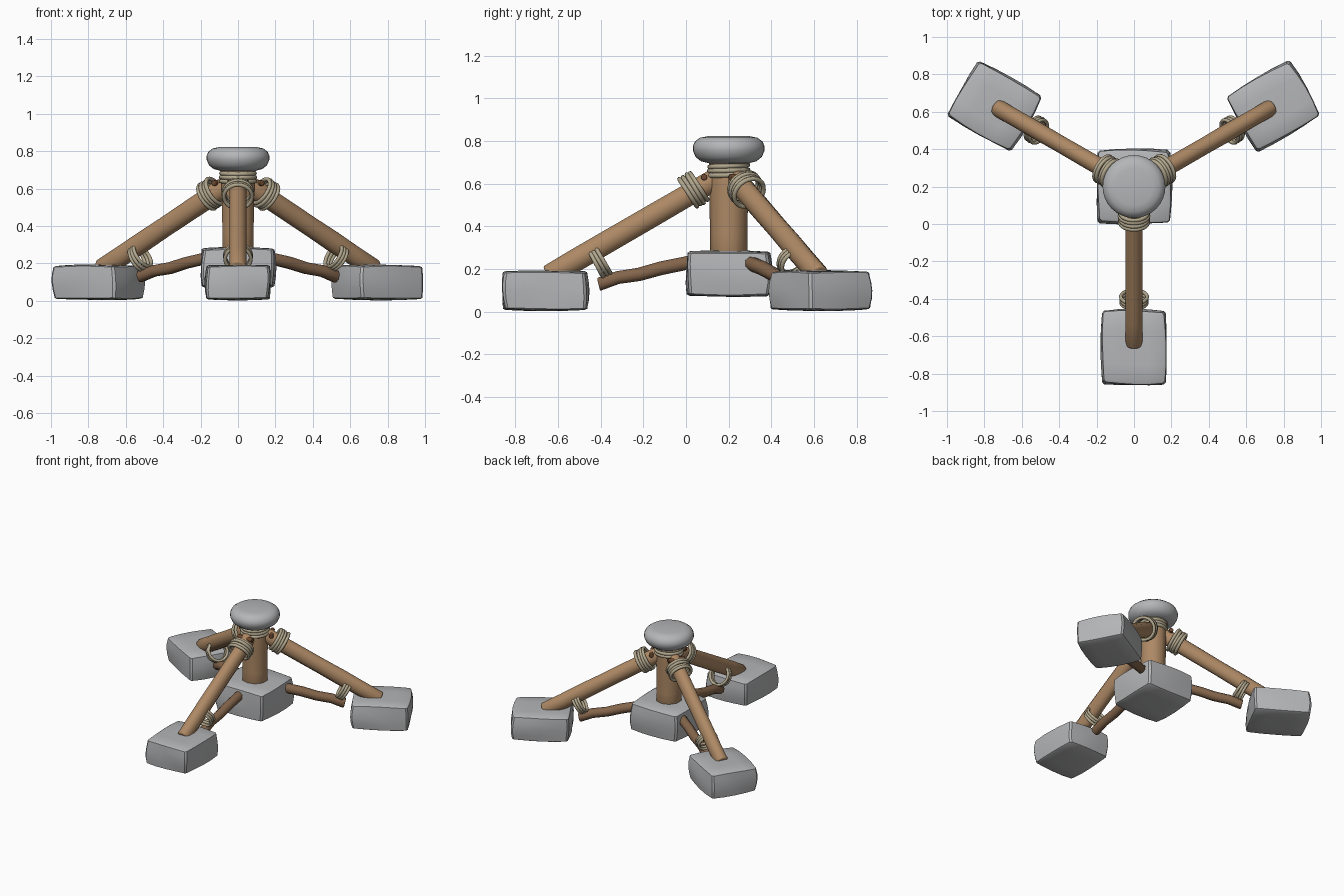
import bpy, bmesh, math, random
from mathutils import Vector, Matrix

if "Cube" in bpy.data.objects:
    bpy.data.objects.remove(bpy.data.objects["Cube"])

random.seed(4)
CENTRE = Vector((0, 0.2, 0))


def material(name, rgb):
    m = bpy.data.materials.new(name)
    m.diffuse_color = (*rgb, 1)
    m.use_nodes = True
    m.node_tree.nodes["Principled BSDF"].inputs["Base Color"].default_value = m.diffuse_color
    return m


STONE = material("grey stone", (0.46, 0.465, 0.475))
WOOD = material("brown wood", (0.42, 0.25, 0.13))
DARK = material("dark wood", (0.23, 0.13, 0.07))
ROPE = material("tan rope", (0.45, 0.39, 0.27))
PEG = material("peg brown", (0.16, 0.07, 0.03))


def finish(bm, name, mat, angle=40):
    bmesh.ops.recalc_face_normals(bm, faces=bm.faces)
    me = bpy.data.meshes.new(name)
    bm.to_mesh(me)
    bm.free()
    me.materials.append(mat)
    ob = bpy.data.objects.new(name, me)
    bpy.context.collection.objects.link(ob)
    bpy.ops.object.select_all(action='DESELECT')
    bpy.context.view_layer.objects.active = ob
    ob.select_set(True)
    bpy.ops.object.shade_smooth_by_angle(angle=math.radians(angle))
    return ob


def beam(name, pts, rx, ry, mat, sides=12, wobble=0.0):
    """Capped round beam along points; rx is the sideways radius, ry the other."""
    bm = bmesh.new()
    pts = [Vector(p) for p in pts]
    axis = (pts[-1] - pts[0]).normalized()
    ref = Vector((0, 0, 1)) if abs(axis.z) < 0.9 else Vector((0, 1, 0))
    u = axis.cross(ref).normalized()
    v = u.cross(axis)
    rings = []
    last = len(pts) - 1
    for i, p in enumerate(pts):
        k = 1 + random.uniform(-wobble, wobble)
        ring = []
        for j in range(sides):
            a = 2 * math.pi * (j + 0.5) / sides
            ring.append(bm.verts.new(p + u * rx * k * math.cos(a) + v * ry * k * math.sin(a)))
        rings.append(ring)
    for a, b in zip(rings, rings[1:]):
        for j in range(sides):
            bm.faces.new((a[j], a[(j + 1) % sides], b[(j + 1) % sides], b[j]))
    caps = [bm.faces.new(rings[0]), bm.faces.new(rings[last])]
    rim = [e for f in caps for e in f.edges]
    bmesh.ops.bevel(bm, geom=rim, offset=min(rx, ry) * 0.2, segments=2, affect='EDGES', profile=0.5)
    return finish(bm, name, mat, 50)


def coil(name, centre, axis, radius, strand, turns, pitch):
    """Stack of rope rings around an axis."""
    bm = bmesh.new()
    rot = Vector(axis).to_track_quat('Z', 'Y').to_matrix().to_4x4()
    n, m = 28, 8
    for t in range(turns):
        r = radius + random.uniform(-0.002, 0.002)
        z = (t - (turns - 1) / 2) * pitch
        tilt = Matrix.Rotation(random.uniform(-0.06, 0.06), 4, 'X')
        mat = Matrix.Translation(centre) @ rot @ Matrix.Translation((0, 0, z)) @ tilt
        vs = []
        for i in range(n):
            a = 2 * math.pi * i / n
            for j in range(m):
                b = 2 * math.pi * j / m
                d = r + strand * math.cos(b)
                vs.append(bm.verts.new(mat @ Vector((d * math.cos(a), d * math.sin(a), strand * math.sin(b)))))
        for i in range(n):
            for j in range(m):
                i2, j2 = (i + 1) % n, (j + 1) % m
                bm.faces.new((vs[i * m + j], vs[i2 * m + j], vs[i2 * m + j2], vs[i * m + j2]))
    return finish(bm, name, ROPE, 180)


def block(name, centre, size, angle):
    """Rough hewn stone: box with slightly bulging, uneven sides and worn edges."""
    bm = bmesh.new()
    bmesh.ops.create_cube(bm, size=2)
    bmesh.ops.bevel(bm, geom=bm.edges[:], offset=0.06, segments=1, affect='EDGES')
    bmesh.ops.subdivide_edges(bm, edges=[e for e in bm.edges if e.calc_length() > 0.5],
                              cuts=3, use_grid_fill=True)
    seed = [random.uniform(0, 6) for _ in range(3)]
    for v in bm.verts:
        c = v.co.copy()
        for i in range(3):
            j, k = (i + 1) % 3, (i + 2) % 3
            shrink = 1 - 0.045 * c[j] ** 2 - 0.045 * c[k] ** 2
            wave = 0.018 * math.sin(2.2 * c[j] + 1.7 * c[k] + seed[i])
            v.co[i] = c[i] * (shrink + 0.01) + wave
        v.co = Vector([v.co[i] * size[i] / 2 for i in range(3)])
    bm.transform(Matrix.Translation(centre) @ Matrix.Rotation(angle, 4, 'Z'))
    return finish(bm, name, STONE, 30)


# Central stone, post, rope and cap
block("centre_stone", Vector((0, 0.2, 0.178)), (0.4, 0.4, 0.215), 0)
beam("centre_post", [(0, 0.2, z) for z in (0.25, 0.36, 0.48, 0.6, 0.72)],
     0.09, 0.09, WOOD, 10, 0.03)
coil("post_rope", (0, 0.2, 0.672), (0, 0, 1), 0.09, 0.012, 4, 0.021)

bm = bmesh.new()
profile = [(0, 0.695), (0.09, 0.695), (0.13, 0.705), (0.155, 0.725), (0.168, 0.755),
           (0.168, 0.775), (0.158, 0.798), (0.135, 0.815), (0.1, 0.822), (0, 0.823)]
vs = [bm.verts.new((r, 0.2, z)) for r, z in profile]
edges = [bm.edges.new(p) for p in zip(vs, vs[1:])]
bmesh.ops.spin(bm, geom=vs + edges, cent=CENTRE, axis=(0, 0, 1), angle=2 * math.pi, steps=32)
bmesh.ops.remove_doubles(bm, verts=bm.verts, dist=0.0005)
finish(bm, "cap_stone", STONE, 60)

# Three identical arms around the post
for label, deg in (("front", -90), ("right", 30), ("left", 150)):
    ang = math.radians(deg)
    out = Vector((math.cos(ang), math.sin(ang), 0))
    side = Vector((-math.sin(ang), math.cos(ang), 0))

    def at(s, z):
        return CENTRE + out * s + Vector((0, 0, z))

    top, foot = at(0.06, 0.622), at(0.845, 0.167)
    along = (foot - top).normalized()
    block(label + "_foot_stone", at(0.86, 0.099), (0.405, 0.35, 0.188), ang)
    beam(label + "_leg", [top.lerp(foot, t / 6) for t in range(7)], 0.047, 0.054, WOOD, 12, 0.03)
    beam(label + "_strut", [at(*p) for p in ((0.15, 0.238), (0.32, 0.203), (0.42, 0.175),
                                             (0.52, 0.16), (0.61, 0.128))],
         0.034, 0.034, DARK, 8, 0.06)
    coil(label + "_upper_rope", at(0.165, 0.572), along, 0.075, 0.011, 4, 0.019)
    coil(label + "_lower_rope", at(0.605, 0.233), along, 0.069, 0.010, 3, 0.018)
    # Peg through the top of the leg
    p = at(0.115, 0.63)
    beam(label + "_peg", [p - side * 0.06, p + side * 0.06], 0.015, 0.015, PEG, 10)
